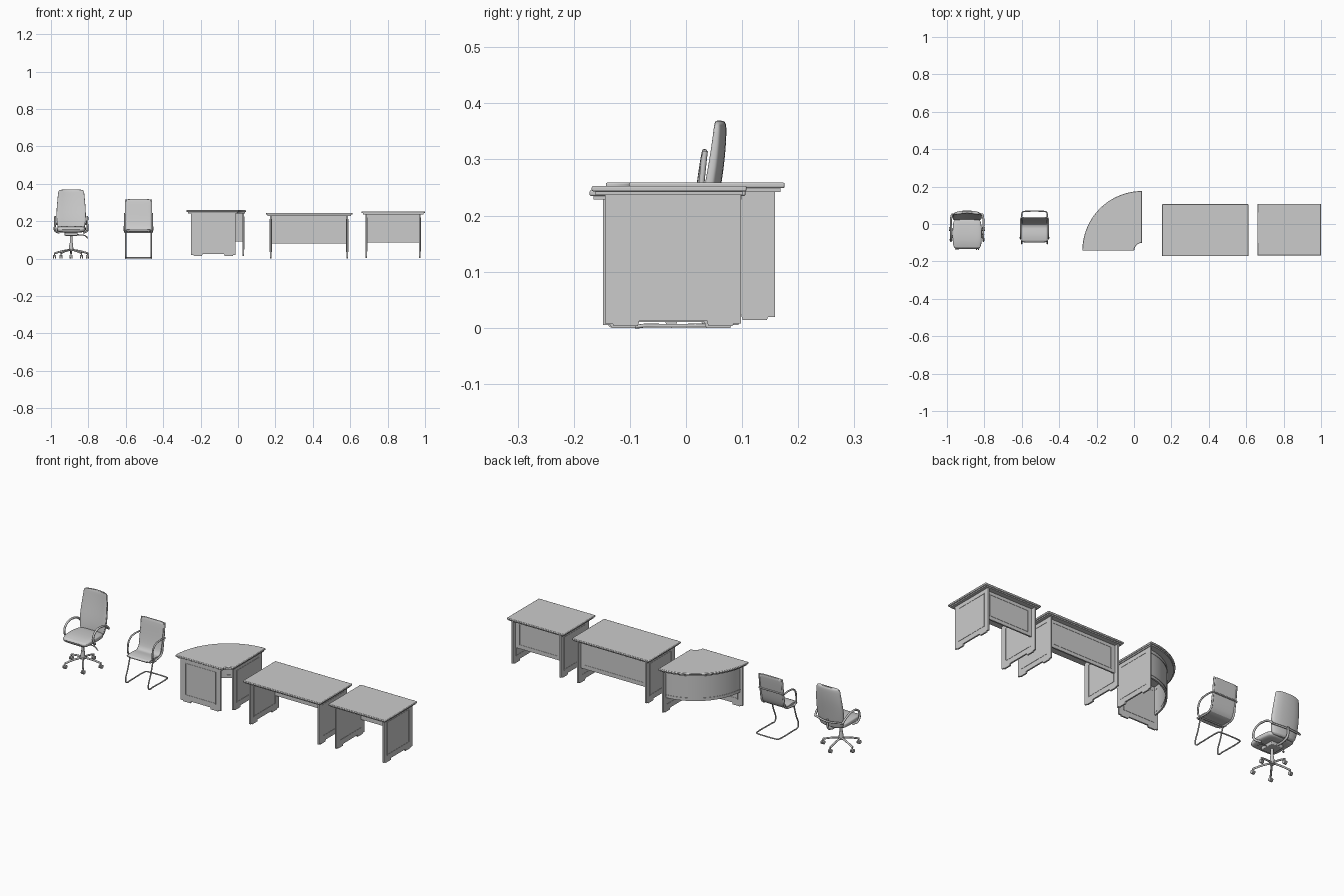
import bpy, bmesh
from math import sin, cos, pi, radians

if "Cube" in bpy.data.objects:
    bpy.data.objects.remove(bpy.data.objects["Cube"])


def finish(name, bm, loc=(0, 0, 0), rot=0.0):
    bmesh.ops.recalc_face_normals(bm, faces=bm.faces)
    me = bpy.data.meshes.new(name)
    bm.to_mesh(me)
    bm.free()
    ob = bpy.data.objects.new(name, me)
    bpy.context.collection.objects.link(ob)
    ob.location = loc
    ob.rotation_euler.z = rot
    return ob


def prism(bm, pts, a, b, upright=False):
    """Extrude a 2D outline from a to b (along z, or along y when upright)."""
    place = (lambda p, h: (p[0], h, p[1])) if upright else (lambda p, h: (p[0], p[1], h))
    lo = [bm.verts.new(place(p, a)) for p in pts]
    hi = [bm.verts.new(place(p, b)) for p in pts]
    bm.faces.new(lo[::-1])
    bm.faces.new(hi)
    for i in range(len(pts)):
        j = (i + 1) % len(pts)
        bm.faces.new((lo[i], lo[j], hi[j], hi[i]))


def rect(x0, x1, y0, y1):
    return [(x0, y0), (x1, y0), (x1, y1), (x0, y1)]


def arc(r, a0, a1, n, c=(0, 0)):
    return [(c[0] + r * cos(radians(a0 + (a1 - a0) * i / n)),
             c[1] + r * sin(radians(a0 + (a1 - a0) * i / n))) for i in range(n + 1)]


def moulding(bm, x0, x1, z0, z1, half):
    w = 0.004
    for r in (rect(x0, x1, z0, z0 + w), rect(x0, x1, z1 - w, z1),
              rect(x0, x0 + w, z0 + w, z1 - w), rect(x1 - w, x1, z0 + w, z1 - w)):
        prism(bm, r, -half, half, True)


def leg_panel(name, length, height, loc, rot):
    bm = bmesh.new()
    half = [(0, height), (0, .005), (.013, .005), (.015, 0), (.058, 0), (.061, .01)]
    outline = half + [(length - x, z) for x, z in reversed(half)]
    prism(bm, outline, -.004, .004, True)
    moulding(bm, .027, length - .027, .036, height - .018, .0055)
    return finish(name, bm, loc, rot)


def bevel(ob, w):
    m = ob.modifiers.new("bevel", 'BEVEL')
    m.width, m.segments, m.limit_method = w, 2, 'ANGLE'
    m.angle_limit = radians(50)


def tube(name, pts, r, smooth=True):
    cu = bpy.data.curves.new(name, 'CURVE')
    cu.dimensions = '3D'
    cu.bevel_depth, cu.bevel_resolution, cu.resolution_u = r, 2, 6
    cu.use_fill_caps = True
    s = cu.splines.new('BEZIER')
    s.bezier_points.add(len(pts) - 1)
    for bp, p in zip(s.bezier_points, pts):
        bp.co = p
        bp.handle_left_type = bp.handle_right_type = 'AUTO' if smooth else 'VECTOR'
    ob = bpy.data.objects.new(name, cu)
    bpy.context.collection.objects.link(ob)
    return ob


def cyl(name, loc, r1, r2, depth, axis='Z'):
    rot = (0, pi / 2, 0) if axis == 'X' else (0, 0, 0)
    bpy.ops.mesh.primitive_cone_add(vertices=20, radius1=r1, radius2=r2, depth=depth,
                                    location=loc, rotation=rot)
    bpy.context.object.name = name


def cushion(name, cx, stations, bow, power=4):
    """Loft a rounded section along a side path of (y, z, half width, half thickness)."""
    bm = bmesh.new()
    n, rings = 32, []
    for i, (y, z, hw, ht) in enumerate(stations):
        a, b = stations[max(i - 1, 0)], stations[min(i + 1, len(stations) - 1)]
        ty, tz = b[0] - a[0], b[1] - a[1]
        l = (ty * ty + tz * tz) ** .5
        ny, nz = tz / l, -ty / l
        ring = []
        for k in range(n):
            c, s = cos(2 * pi * k / n), sin(2 * pi * k / n)
            u = abs(c) ** (2 / power) * (1 if c > 0 else -1)
            v = abs(s) ** (2 / power) * (1 if s > 0 else -1) * ht - bow * u * u
            ring.append(bm.verts.new((cx + u * hw, y + ny * v, z + nz * v)))
        rings.append(ring)
    for p, q in zip(rings, rings[1:]):
        for k in range(n):
            bm.faces.new((p[k], p[(k + 1) % n], q[(k + 1) % n], q[k]))
    bm.faces.new(rings[0])
    bm.faces.new(rings[-1])
    ob = finish(name, bm)
    m = ob.modifiers.new("smooth", 'SUBSURF')
    m.levels = m.render_levels = 1
    return ob


# straight desks: top, two side panels, modesty panel
def desk(name, x0, x1, y0, y1, z0, top, xl, xr, panel_z):
    bm = bmesh.new()
    prism(bm, rect(x0, x1, y0, y1), top - .010, top)
    ob = finish(name + "_top", bm)
    bevel(ob, .003)
    bm = bmesh.new()
    prism(bm, rect(x0 + .007, x1 - .007, y0 + .007, y1 - .007), top - .016, top - .010)
    finish(name + "_top_underlayer", bm)
    for side, x in (("left", xl), ("right", xr)):
        leg_panel(f"{name}_{side}_side", .242, top - .016 - z0, (x, y0 + .024, z0), pi / 2)
    bm = bmesh.new()
    prism(bm, rect(xl + .004, xr - .004, panel_z, top - .016), -.004, .004, True)
    moulding(bm, xl + .025, xr - .025, panel_z + .018, top - .03, .0055)
    finish(name + "_modesty_panel", bm, (0, y1 - .037, 0))


desk("side_desk", .66, 1.0, -.168, .108, .003, .253, .686, .973, .087)
desk("main_desk", .15, .612, -.172, .106, 0, .245, .175, .584, .08)

# quarter-round corner desk
CX, CY = .043, -.143
for part, R, r, za, zb in (("top", .319, .042, .249, .259), ("top_underlayer", .311, .048, .242, .249)):
    bm = bmesh.new()
    d = 0 if part == "top" else .006
    outer = [(min(x, CX - d), max(y, CY + d)) for x, y in arc(R, 90, 180, 40, (CX, CY))]
    inner = [(min(x, CX - d), max(y, CY + d)) for x, y in arc(r, 180, 90, 10, (CX, CY))]
    prism(bm, outer + inner, za, zb)
    ob = finish("corner_desk_" + part, bm)
    if part == "top":
        bevel(ob, .003)
leg_panel("corner_desk_front_side", .238, .228, (-.251, -.128, .014), 0)
leg_panel("corner_desk_right_side", .245, .228, (.029, -.086, .014), pi / 2)
bm = bmesh.new()
for R, r, za, zb in ((.281, .273, .092, .242), (.283, .272, .105, .109), (.283, .272, .224, .228)):
    prism(bm, arc(R, 93, 177, 36, (CX, CY)) + arc(r, 177, 93, 36, (CX, CY)), za, zb)
finish("corner_desk_curved_panel", bm)

# visitor chair: sling, cantilever frame, arms
VX = -.532
cushion("visitor_sling", VX, [
    (-.098, .143, .066, .004), (-.093, .149, .067, .006), (-.055, .153, .067, .006),
    (-.02, .147, .067, .006), (-.002, .150, .067, .006), (.008, .168, .067, .006),
    (.017, .205, .067, .006), (.025, .255, .067, .006), (.033, .312, .067, .006),
    (.034, .319, .066, .004)], 0, 8)
frame = [(-.066, .140), (-.085, .08), (-.105, .016), (-.098, .005), (-.07, .004), (.05, .004)]
left = [(VX - .068, y, z) for y, z in frame]
right = [(VX + .068, y, z) for y, z in frame]
tube("visitor_frame", left + [(VX - .064, .064, .004), (VX - .055, .067, .004),
     (VX + .055, .067, .004), (VX + .064, .064, .004)] + right[::-1], .0035)
for side, s in (("left", -1), ("right", 1)):
    x = VX + s * .074
    tube(f"visitor_{side}_arm", [(x - s * .006, -.03, .143), (x, -.066, .145), (x, -.078, .19),
         (x, -.06, .228), (x, -.02, .239), (x, .028, .236)], .0045)
    tube(f"visitor_{side}_seat_rail", [(x - s * .006, y, z) for y, z in
         ((-.09, .146), (-.03, .143), (.006, .155), (.02, .205), (.034, .315))], .005)
for y, z in ((-.066, .14), (.03, .236)):
    tube("visitor_crossbar", [(VX - .074, y, z), (VX + .074, y, z)], .004, False)

# executive chair cushions
EX, EY = -.892, -.055
cushion("executive_back", EX, [
    (.034, .142, .055, .006), (.035, .147, .067, .011), (.039, .18, .076, .013),
    (.045, .22, .079, .013), (.053, .265, .078, .012), (.060, .31, .074, .011),
    (.064, .35, .070, .009), (.0645, .363, .068, .008), (.0645, .370, .058, .004)], .010)
cushion("executive_seat", EX, [
    (-.131, .148, .062, .007), (-.126, .152, .073, .014), (-.085, .157, .079, .017),
    (-.03, .155, .079, .017), (.018, .152, .074, .016), (.03, .152, .062, .010)], .003)

# executive chair arms, tilt mechanism and lever
for side, s in (("left", -1), ("right", 1)):
    x = EX + s * .086
    tube(f"executive_{side}_arm", [(x - s * .02, -.055, .138), (x, -.075, .150), (x, -.09, .185),
         (x, -.068, .215), (x, -.02, .222), (x, .03, .205), (x - s * .004, .05, .185)], .0055)
tube("executive_back_bar", [(EX - .083, .05, .185), (EX, .064, .18), (EX + .083, .05, .185)], .005)
tube("executive_back_bracket", [(EX, -.03, .128), (EX, .035, .130), (EX, .058, .145), (EX, .062, .19)], .006)
bm = bmesh.new()
prism(bm, rect(EX - .035, EX + .035, EY - .04, EY + .04), .122, .140)
bevel(finish("tilt_mechanism", bm), .004)
tube("tilt_lever", [(EX + .03, EY, .128), (EX + .075, EY, .122), (EX + .09, EY, .108)], .003)

# gas column and five-star base with casters
cyl("gas_column", (EX, EY, .10), .007, .007, .06)
cyl("column_cover", (EX, EY, .062), .013, .009, .044)
for i in range(5):
    a = radians(18 + 72 * i)
    p = lambda r, z: (EX + r * cos(a), EY + r * sin(a), z)
    tube("base_spoke", [p(.006, .047), p(.05, .040), p(.094, .028)], .005)
    tube("caster_stem", [p(.093, .030), p(.093, .012)], .003, False)
    for s in (-1, 1):
        x, y, z = p(.093, .010)
        cyl("caster_wheel", (x + s * .005, y, z), .010, .010, .006, 'X')

# shading
bpy.ops.object.select_all(action='DESELECT')
for ob in bpy.data.objects:
    if ob.type == 'MESH':
        ob.select_set(True)
        bpy.context.view_layer.objects.active = ob
bpy.ops.object.shade_smooth_by_angle(angle=radians(35))
